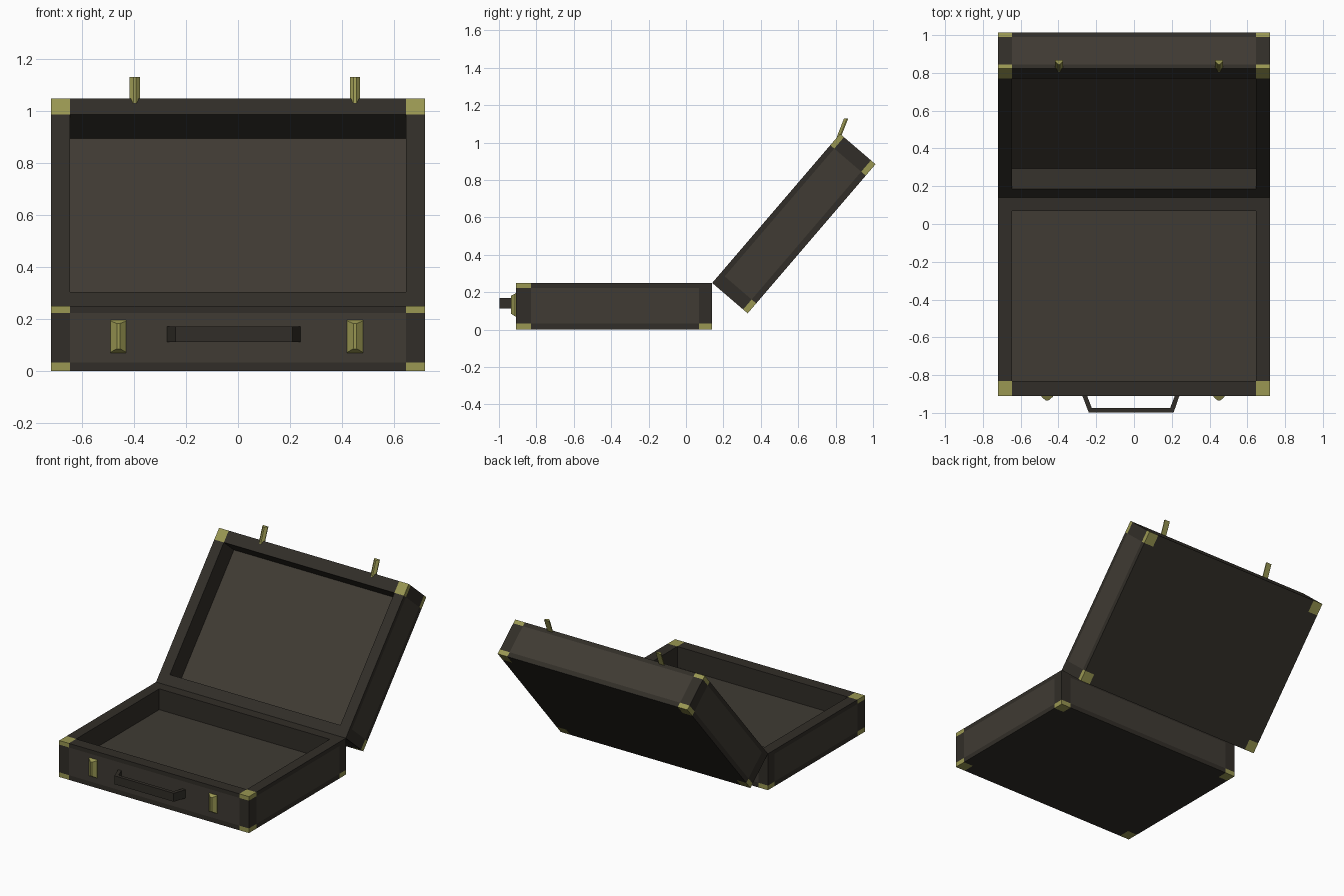
import bpy, bmesh
from math import radians

if "Cube" in bpy.data.objects:
    bpy.data.objects.remove(bpy.data.objects["Cube"])


def material(name, rgb):
    m = bpy.data.materials.new(name)
    m.diffuse_color = (*rgb, 1)
    m.use_nodes = True
    m.node_tree.nodes["Principled BSDF"].inputs["Base Color"].default_value = m.diffuse_color
    return m


TRIM = material("dark_leather", (0.031, 0.027, 0.021))
PANEL = material("brown_panel", (0.05, 0.043, 0.033))
BRASS = material("brass", (0.32, 0.31, 0.085))


def finish(name, bm, mats):
    bmesh.ops.remove_doubles(bm, verts=bm.verts, dist=1e-5)
    bmesh.ops.recalc_face_normals(bm, faces=bm.faces)
    me = bpy.data.meshes.new(name)
    bm.to_mesh(me)
    bm.free()
    for m in mats:
        me.materials.append(m)
    ob = bpy.data.objects.new(name, me)
    bpy.context.collection.objects.link(ob)
    return ob


# Open tray: skin of a cell grid with the middle upper cells left empty.
# The hinge edge is the local x axis and the tray extends along y * side.
def tray(name, side):
    levels = ([-.72, -.647, .647, .72],
              [0, .07 * side, .97 * side, 1.05 * side],
              [-.25, -.218, -.143, -.028, 0])
    n = (3, 3, 4)

    def solid(c):
        inside = all(0 <= c[a] < n[a] for a in range(3))
        return inside and not (c[0] == 1 and c[1] == 1 and c[2] >= 2)

    bm = bmesh.new()
    for i in range(3):
        for j in range(3):
            for k in range(4):
                c = (i, j, k)
                if not solid(c):
                    continue
                brass = i != 1 and j != 1 and (k == 0 or (k == 3 and j == 2))
                for a in range(3):
                    for d in (0, 1):
                        nb = list(c)
                        nb[a] += 2 * d - 1
                        if solid(nb):
                            continue
                        b, e = [x for x in range(3) if x != a]
                        vs = []
                        for s, t in ((0, 0), (1, 0), (1, 1), (0, 1)):
                            p = list(c)
                            p[a] += d
                            p[b] += s
                            p[e] += t
                            vs.append(bm.verts.new([levels[x][p[x]] for x in range(3)]))
                        f = bm.faces.new(vs)
                        outer = not 0 <= nb[a] < n[a]
                        side_panel = a < 2 and outer and c[1 - a] == 1 and k in (1, 2)
                        floor = a == 2 and d == 1 and not outer
                        f.material_index = 2 if brass else 1 if side_panel or floor else 0
    return finish(name, bm, (TRIM, PANEL, BRASS))


# Base and lid share the hinge line
base = tray("case_base", -1)
lid = tray("case_lid", 1)
for ob in (base, lid):
    ob.location = (0, .14, .25)
lid.rotation_euler.x = radians(49.4)

# Carry handle: bent strap profile extruded upwards
profile = [(-.275, -.905), (-.24, -.997), (.21, -.997), (.242, -.905),
           (.218, -.905), (.192, -.973), (-.224, -.973), (-.25, -.905)]
bm = bmesh.new()
rows = [[bm.verts.new((x, y, z)) for x, y in profile] for z in (.112, .17)]
for q in range(8):
    r = (q + 1) % 8
    bm.faces.new((rows[0][q], rows[0][r], rows[1][r], rows[1][q]))
for row in rows:
    for q in ((0, 1, 6, 7), (1, 2, 5, 6), (2, 3, 4, 5)):
        bm.faces.new([row[v] for v in q])
finish("carry_handle", bm, (TRIM,))


# Ridged latch: convex hull of a few (half width, y, z) points
def latch(name, cx, pts):
    bm = bmesh.new()
    for w, y, z in pts:
        for s in (-1, 1):
            bm.verts.new((cx + s * w, y, z))
    bmesh.ops.convex_hull(bm, input=bm.verts)
    bmesh.ops.dissolve_limit(bm, angle_limit=.01, verts=bm.verts, edges=bm.edges)
    finish(name, bm, (BRASS,))


for tag, xb, xl in (("left", -.46, -.397), ("right", .45, .45)):
    latch(tag + "_base_latch", xb, [(.03, -.908, .068), (.03, -.908, .196),
                                    (.03, -.915, .072), (.03, -.915, .192),
                                    (.006, -.935, .085), (.006, -.935, .182)])
    latch(tag + "_lid_hasp", xl, [(.02, .828, 1.03), (.02, .868, 1.13),
                                  (.02, .822, 1.03), (.02, .861, 1.13),
                                  (.005, .806, 1.03), (.005, .845, 1.13)])
